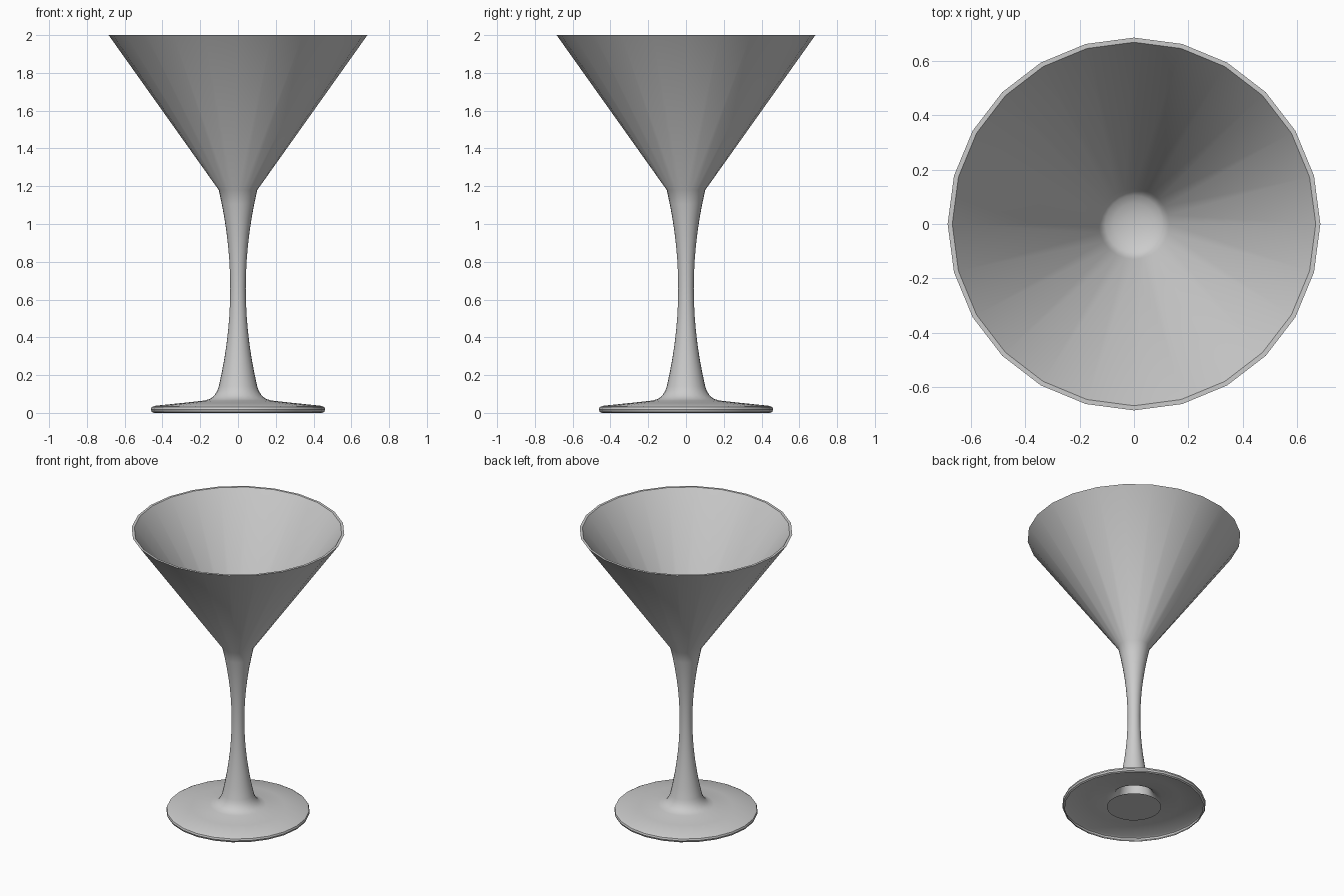
import bpy
import bmesh
from math import sin, cos, pi

SIDES = 24

cube = bpy.data.objects.get("Cube")
if cube:
    bpy.data.objects.remove(cube, do_unlink=True)

glass = bpy.data.materials.new("pale_grey_glass")
glass.use_nodes = True
colour = (0.6, 0.6, 0.6, 1)
glass.diffuse_color = colour
glass.node_tree.nodes["Principled BSDF"].inputs["Base Color"].default_value = colour


def lathe(name, profile):
    """Turn (radius, height) points around z; a zero radius closes to a tip."""
    bm = bmesh.new()
    rings = []
    for r, z in profile:
        if r == 0:
            rings.append([bm.verts.new((0, 0, z))] * SIDES)
        else:
            angles = [2 * pi * i / SIDES for i in range(SIDES)]
            rings.append([bm.verts.new((r * cos(a), r * sin(a), z)) for a in angles])
    for low, high in zip(rings, rings[1:]):
        for i in range(SIDES):
            j = (i + 1) % SIDES
            corners = dict.fromkeys((low[i], low[j], high[j], high[i]))
            bm.faces.new(list(corners))
    mesh = bpy.data.meshes.new(name)
    bm.to_mesh(mesh)
    bm.free()
    mesh.materials.append(glass)
    obj = bpy.data.objects.new(name, mesh)
    bpy.context.collection.objects.link(obj)
    bpy.ops.object.select_all(action="DESELECT")
    obj.select_set(True)
    bpy.context.view_layer.objects.active = obj
    bpy.ops.object.shade_smooth_by_angle(angle=0.7)
    return obj


# Foot: rounded edge, gently sloping top, fillet into the stem
foot = [(0.445, 0), (0.457, 0.006), (0.462, 0.018), (0.458, 0.03), (0.445, 0.037),
        (0.3, 0.052), (0.18, 0.065), (0.15, 0.073), (0.125, 0.092), (0.11, 0.117)]

# Stem: waisted curve, narrowest at the middle
stem = []
STEPS = 14
for k in range(STEPS + 1):
    t = 2 * k / STEPS - 1
    stem.append((0.041 + 0.061 * t * t, 0.66 + 0.52 * t))

# Bowl: straight outer cone, thin lip, inner cone, rounded inner bottom
bowl = [(0.685, 2), (0.668, 2), (0.13, 1.236)]
for k in range(1, 5):
    a = k / 5 * pi / 2
    bowl.append((0.13 * cos(a), 1.236 - 0.06 * sin(a)))
bowl.append((0, 1.176))

lathe("glass_body", foot + stem + bowl)

# Flat disc under the middle of the hollow foot
lathe("foot_centre_disc", [(0, 0), (0.175, 0)])
